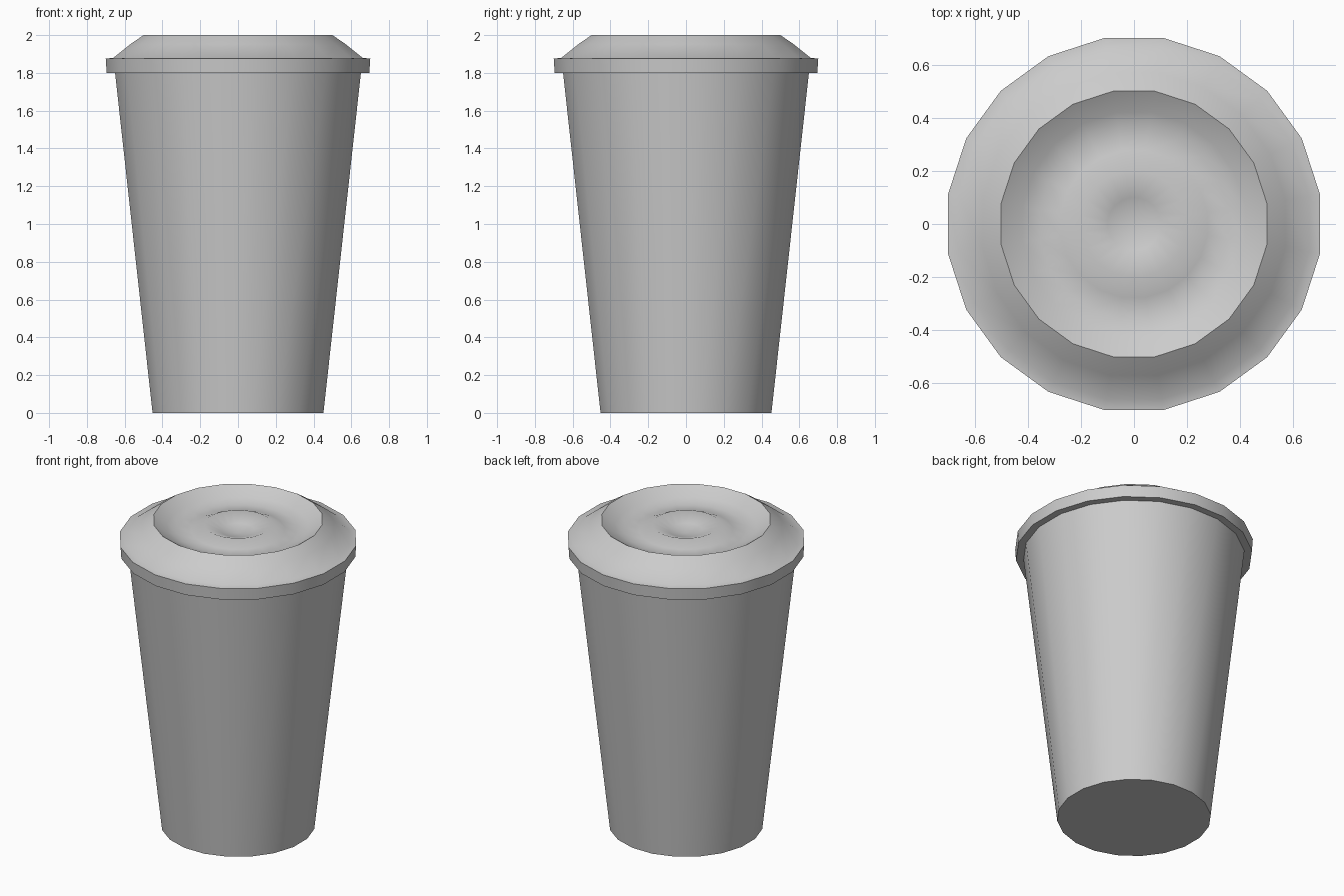
import bpy, math

if "Cube" in bpy.data.objects:
    bpy.data.objects.remove(bpy.data.objects["Cube"])

SIDES = 20


def lathe(name, profile, angle):
    """Revolve (radius, z) points around z; a radius of 0 makes a pole."""
    verts, rings = [], []
    for r, z in profile:
        n = 1 if r == 0 else SIDES
        rings.append([len(verts) + i for i in range(n)])
        for i in range(n):
            a = 2 * math.pi * (i + 0.5) / SIDES
            verts.append((r * math.cos(a), r * math.sin(a), z))
    faces = []
    for lo, hi in zip(rings, rings[1:]):
        for i in range(SIDES):
            j = (i + 1) % SIDES
            if len(lo) == 1:
                faces.append((lo[0], hi[j], hi[i]))
            elif len(hi) == 1:
                faces.append((lo[i], lo[j], hi[0]))
            else:
                faces.append((lo[i], lo[j], hi[j], hi[i]))
    mesh = bpy.data.meshes.new(name)
    mesh.from_pydata(verts, [], faces)
    obj = bpy.data.objects.new(name, mesh)
    bpy.context.collection.objects.link(obj)
    bpy.context.view_layer.objects.active = obj
    obj.select_set(True)
    bpy.ops.object.shade_smooth_by_angle(angle=math.radians(angle))
    obj.select_set(False)
    return obj


# Tapered cup wall with a flat closed base
lathe("cup_body", [(0, 0), (0.458, 0), (0.66, 1.81)], 40)

# Lid: rim band, small ledge, dome, ring-shaped trough, raised ring, centre dimple
lathe("lid", [
    (0.655, 1.80), (0.704, 1.80), (0.709, 1.875), (0.668, 1.88),
    (0.577, 1.952), (0.506, 2.0), (0.425, 1.95), (0.36, 1.93),
    (0.28, 1.933), (0.2, 1.97), (0.1, 1.93), (0, 1.91),
], 50)
